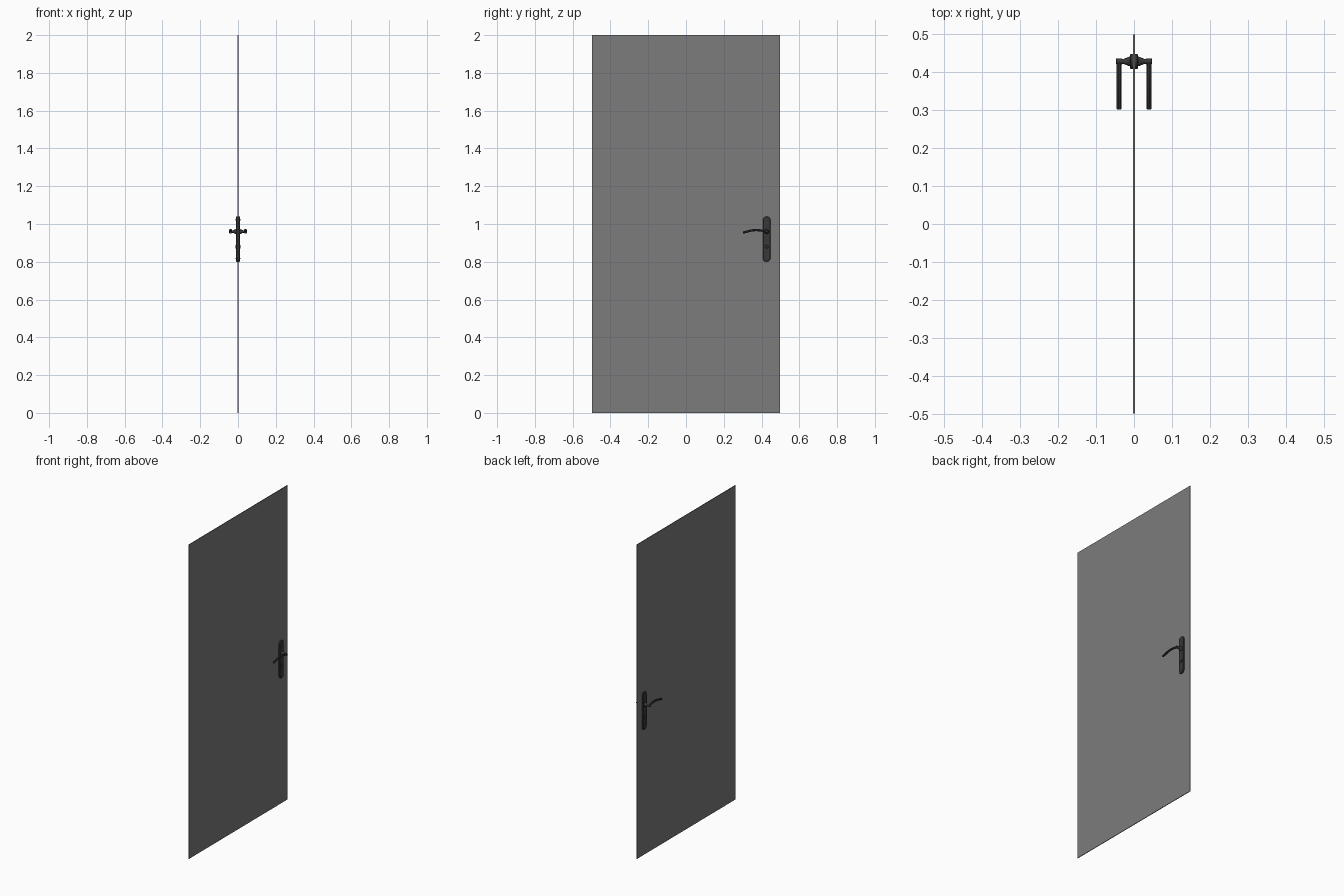
import bpy, bmesh
from math import pi, sin, cos
from mathutils import Matrix

if "Cube" in bpy.data.objects:
    bpy.data.objects.remove(bpy.data.objects["Cube"])

HY, HZ = 0.427, 0.96  # handle spindle position


def mat(name, v):
    m = bpy.data.materials.new(name)
    m.diffuse_color = (v, v, v, 1)
    m.use_nodes = True
    m.node_tree.nodes["Principled BSDF"].inputs["Base Color"].default_value = m.diffuse_color
    return m


panel_mat, metal = mat("panel_grey", 0.2), mat("dark_metal", 0.04)


def finish(ob, m, smooth=True):
    ob.data.materials.append(m)
    if smooth:
        bpy.ops.object.select_all(action='DESELECT')
        ob.select_set(True)
        bpy.context.view_layer.objects.active = ob
        bpy.ops.object.shade_smooth_by_angle()
    return ob


def from_bmesh(name, bm, m):
    bmesh.ops.recalc_face_normals(bm, faces=bm.faces[:])
    me = bpy.data.meshes.new(name)
    bm.to_mesh(me)
    bm.free()
    ob = bpy.data.objects.new(name, me)
    bpy.context.collection.objects.link(ob)
    return finish(ob, m)


def lathe(name, s, y, z, profile, n=24):
    """Spin (x, radius) profile around an axis parallel to x."""
    bm = bmesh.new()
    rings = [[bm.verts.new((s * x, y + r * cos(2 * pi * i / n), z + r * sin(2 * pi * i / n)))
              for i in range(n)] for x, r in profile]
    for a, b in zip(rings, rings[1:]):
        for i in range(n):
            j = (i + 1) % n
            bm.faces.new((a[i], a[j], b[j], b[i]))
    bm.faces.new(rings[0])
    bm.faces.new(rings[-1])
    return from_bmesh(name, bm, metal)


def plate(name, s):
    """Stadium backplate with a chamfered outer edge."""
    bm = bmesh.new()
    rings = []
    for x, r in ((0.0015, 0.02), (0.008, 0.02), (0.0105, 0.0175)):
        ring = []
        for zc, start in ((1.02, 0), (0.82, pi)):
            for i in range(13):
                a = start + pi * i / 12
                ring.append(bm.verts.new((s * x, HY + r * cos(a), zc + r * sin(a))))
        rings.append(ring)
    n = len(rings[0])
    for a, b in zip(rings, rings[1:]):
        for i in range(n):
            j = (i + 1) % n
            bm.faces.new((a[i], a[j], b[j], b[i]))
    bm.faces.new(rings[0])
    bm.faces.new(rings[-1])
    return from_bmesh(name, bm, metal)


def lever(name, s):
    """Gently arched lever swept along a curve."""
    cu = bpy.data.curves.new(name, 'CURVE')
    cu.dimensions = '3D'
    cu.bevel_depth = 0.0065
    cu.bevel_resolution = 3
    cu.resolution_u = 8
    cu.use_fill_caps = True
    sp = cu.splines.new('BEZIER')
    pts = ((HY, HZ), (0.37, 0.968), (0.302, 0.955))
    sp.bezier_points.add(len(pts) - 1)
    for p, (y, z) in zip(sp.bezier_points, pts):
        p.co = (s * 0.039, y, z)
        p.handle_left_type = p.handle_right_type = 'AUTO'
    tmp = bpy.data.objects.new(name + "_path", cu)
    bpy.context.collection.objects.link(tmp)
    bpy.context.view_layer.update()
    me = bpy.data.meshes.new_from_object(tmp.evaluated_get(bpy.context.evaluated_depsgraph_get()))
    bpy.data.objects.remove(tmp)
    ob = bpy.data.objects.new(name, me)
    bpy.context.collection.objects.link(ob)
    return finish(ob, metal)


# Thin door panel
bpy.ops.mesh.primitive_cube_add(size=1, location=(0, 0, 1))
door = bpy.context.object
door.name = "door_panel"
door.data.transform(Matrix.Diagonal((0.004, 0.995, 2, 1)))
finish(door, panel_mat, False)

# Matching handle set on both faces
for side, s in (("right", 1), ("left", -1)):
    plate(f"backplate_{side}", s)
    # tapered neck and hub
    lathe(f"neck_{side}", s, HY, HZ, ((0.008, 0.013), (0.014, 0.012), (0.02, 0.0095),
                                     (0.028, 0.0065), (0.034, 0.0065)))
    lathe(f"hub_{side}", s, HY, HZ, ((0.031, 0.007), (0.032, 0.008), (0.046, 0.008), (0.047, 0.007)))
    lever(f"lever_{side}", s)
    # lock cylinder and fixing screws
    lathe(f"lock_cylinder_{side}", s, HY, 0.88, ((0.008, 0.009), (0.012, 0.009), (0.0135, 0.0075)))
    for i, z in enumerate((1.022, 0.818)):
        lathe(f"screw_{side}_{i}", s, HY, z, ((0.008, 0.005), (0.011, 0.005), (0.012, 0.003)), 12)
